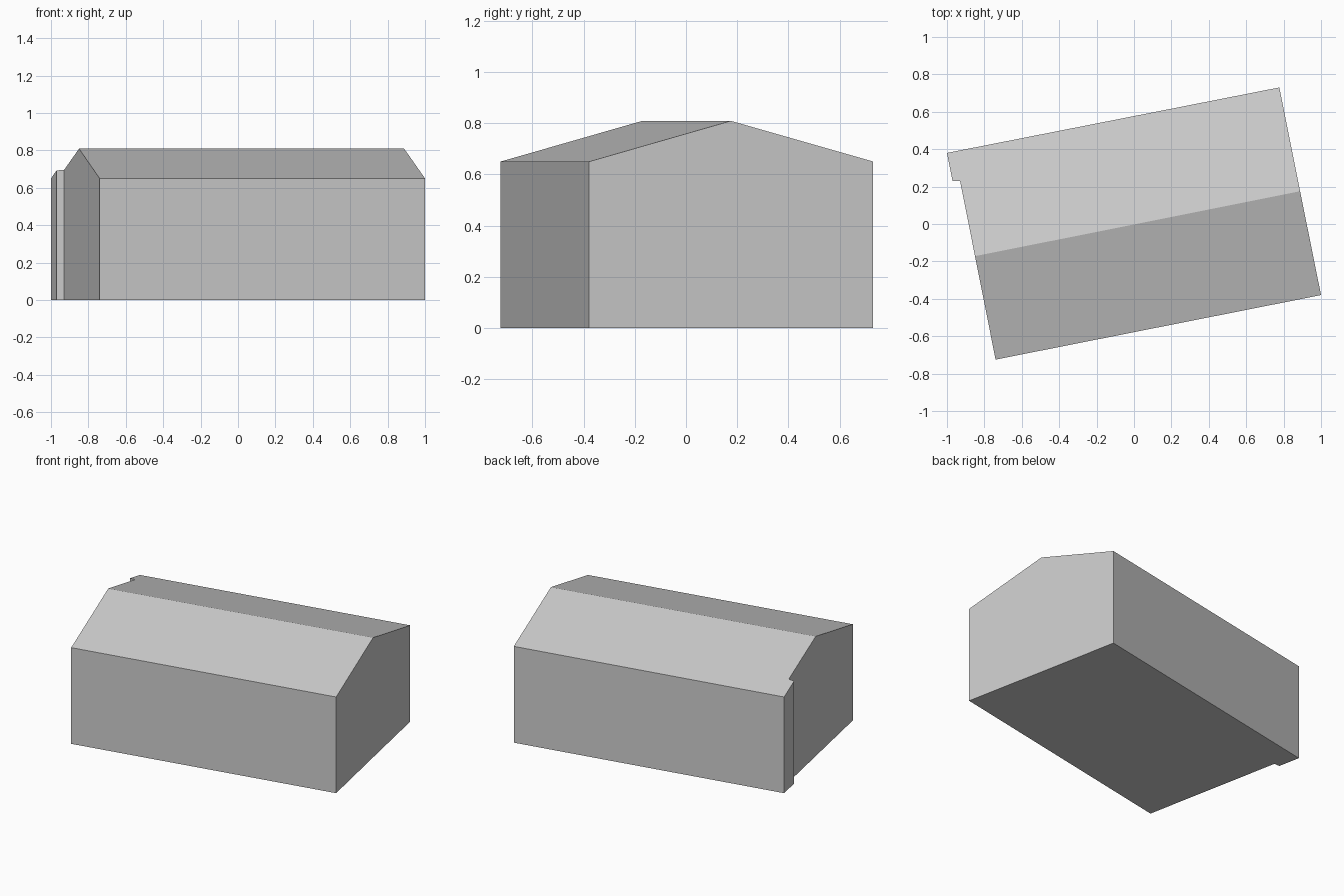
import bpy
import bmesh
import math

cube = bpy.data.objects.get("Cube")
if cube:
    bpy.data.objects.remove(cube, do_unlink=True)

EAVE, RIDGE = 0.65, 0.81
HALF_WIDTH = 0.568
ANGLE = math.atan2(0.345, 1.735)

# Plain grey for the whole building
grey = bpy.data.materials.new("light grey")
grey.use_nodes = True
colour = (0.6, 0.6, 0.6, 1)
grey.diffuse_color = colour
grey.node_tree.nodes["Principled BSDF"].inputs["Base Color"].default_value = colour

# Footprint, counter-clockwise, with the ridge ends and the small corner step
footprint = [
    (-0.74, -0.725),   # front right corner
    (1.0, -0.38),      # front left corner
    (0.888, 0.175),    # left gable ridge
    (0.777, 0.73),     # back left corner
    (-1.0, 0.38),      # back right corner
    (-0.97, 0.23),     # corner step, outer
    (-0.93, 0.23),     # corner step, inner
    (-0.85, -0.172),   # right gable ridge
]


def roof_height(x, y):
    """Height of the gable roof above a footprint point."""
    across = abs(y * math.cos(ANGLE) - x * math.sin(ANGLE))
    return RIDGE - (RIDGE - EAVE) * min(across / HALF_WIDTH, 1)


bm = bmesh.new()
low = [bm.verts.new((x, y, 0)) for x, y in footprint]
high = [bm.verts.new((x, y, roof_height(x, y))) for x, y in footprint]
count = len(footprint)

# Walls
for i in range(count):
    j = (i + 1) % count
    bm.faces.new((low[i], low[j], high[j], high[i]))

# Floor and the two roof slopes
bm.faces.new(low[::-1])
bm.faces.new((high[0], high[1], high[2], high[7]))
bm.faces.new(high[2:])
bmesh.ops.recalc_face_normals(bm, faces=bm.faces)

mesh = bpy.data.meshes.new("gabled_building")
bm.to_mesh(mesh)
bm.free()
mesh.materials.append(grey)
building = bpy.data.objects.new("gabled_building", mesh)
bpy.context.collection.objects.link(building)
